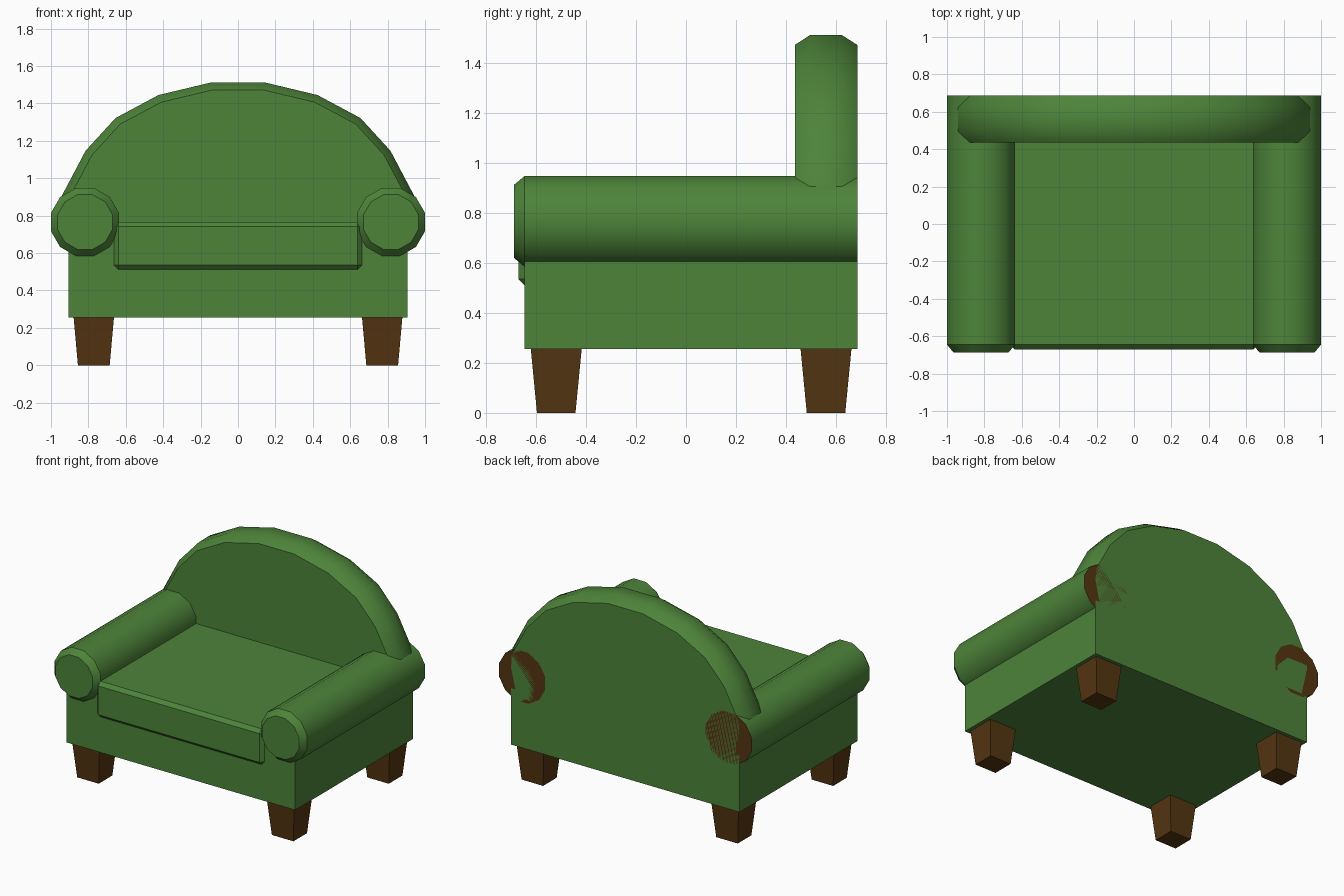
import bpy, bmesh, math
from mathutils import Vector

if "Cube" in bpy.data.objects:
    bpy.data.objects.remove(bpy.data.objects["Cube"])


def material(name, rgb):
    m = bpy.data.materials.new(name)
    m.diffuse_color = (*rgb, 1)
    m.use_nodes = True
    m.node_tree.nodes["Principled BSDF"].inputs["Base Color"].default_value = m.diffuse_color
    return m


green = material("green_fabric", (0.075, 0.23, 0.042))
brown = material("brown_wood", (0.09, 0.036, 0.006))


def loft(name, loops, mats, smooth=None, mirror=False):
    """Solid made by bridging closed loops of equal length, capped at both ends."""
    bm = bmesh.new()
    rings = [[bm.verts.new(p) for p in loop] for loop in loops]
    n = len(rings[0])
    bm.faces.new(rings[0])
    for a, b in zip(rings, rings[1:]):
        for i in range(n):
            j = (i + 1) % n
            bm.faces.new((a[i], a[j], b[j], b[i]))
    end = bm.faces.new(rings[-1])
    end.material_index = len(mats) - 1
    bmesh.ops.recalc_face_normals(bm, faces=bm.faces)
    me = bpy.data.meshes.new(name)
    bm.to_mesh(me)
    bm.free()
    for m in mats:
        me.materials.append(m)
    ob = bpy.data.objects.new(name, me)
    bpy.context.collection.objects.link(ob)
    if mirror:
        ob.modifiers.new("mirror", "MIRROR").use_mirror_merge = False
    if smooth:
        bpy.ops.object.select_all(action="DESELECT")
        bpy.context.view_layer.objects.active = ob
        ob.select_set(True)
        bpy.ops.object.shade_smooth_by_angle(angle=math.radians(smooth))
    return ob


def rect(x, y, z, hx, hy):
    return [(x + sx * hx, y + sy * hy, z)
            for sx, sy in ((-1, -1), (1, -1), (1, 1), (-1, 1))]


BACK = 0.686

# Base box
loft("base", [rect(0, 0.02, z, 0.905, 0.666) for z in (0.256, 0.66)], [green])

# Seat cushion with chamfered edges
cushion = loft("seat_cushion", [rect(0, -0.06, z, 0.663, 0.61) for z in (0.51, 0.766)], [green])
bevel = cushion.modifiers.new("bevel", "BEVEL")
bevel.width = 0.025
bevel.segments = 1


# Rolled arms: 12-sided, chamfered front end, wooden rear cap
def arm_ring(y, apothem):
    r = apothem / math.cos(math.pi / 12)
    angles = [math.radians(15 + 30 * i) for i in range(12)]
    return [(0.818 + r * math.cos(a), y, 0.766 + r * math.sin(a)) for a in angles]


loft("arm", [arm_ring(-0.687, 0.147), arm_ring(-0.645, 0.182), arm_ring(BACK, 0.182)],
     [green, brown], smooth=35, mirror=True)

# Arched backrest: half outline mirrored, rim chamfered front and back
half = [(0.90, 0.60), (0.945, 0.80), (0.94, 0.91), (0.815, 1.147),
        (0.655, 1.322), (0.425, 1.445), (0.145, 1.512)]
outline = half + [(-x, z) for x, z in reversed(half)]


def back_ring(y, inset):
    pts = [Vector(p) for p in outline]
    ring = []
    for i, p in enumerate(pts):
        t = pts[min(i + 1, len(pts) - 1)] - pts[max(i - 1, 0)]
        q = p + Vector((-t.y, t.x)).normalized() * inset
        ring.append((q.x, y, q.y))
    return ring


loft("backrest", [back_ring(0.435, 0.041), back_ring(0.497, 0),
                  back_ring(0.622, 0), back_ring(BACK, 0.041)], [green], smooth=42)

# Tapered legs
for name, y in (("front_leg", -0.519), ("back_leg", 0.56)):
    loft(name, [rect(0.771, y, 0, 0.085, 0.077), rect(0.771, y, 0.258, 0.108, 0.102)],
         [brown], mirror=True)
